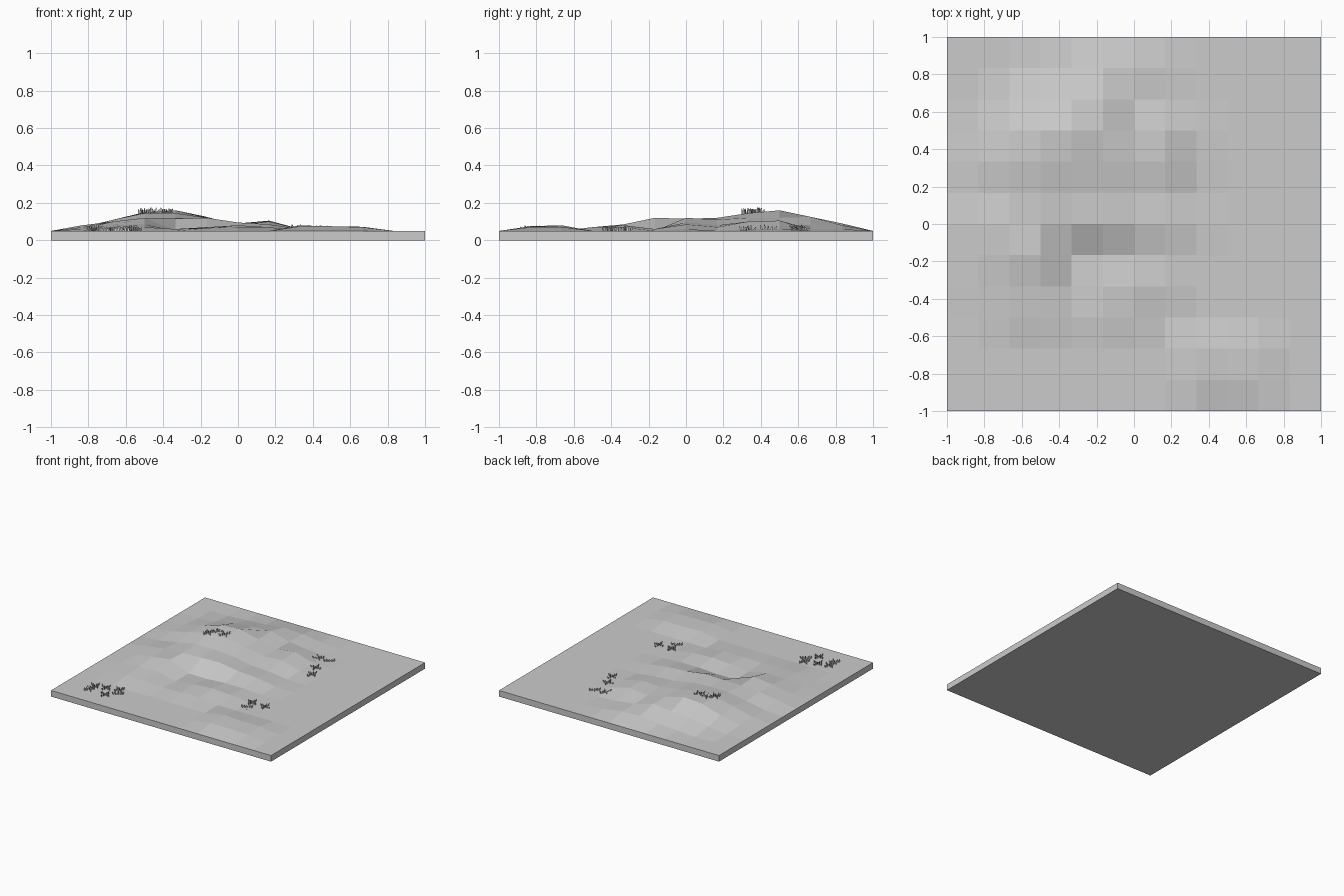
import bpy, bmesh, math, random
from mathutils import Vector

if "Cube" in bpy.data.objects:
    bpy.data.objects.remove(bpy.data.objects["Cube"])

random.seed(4)
N, STEP, TOP = 12, 1 / 6, 0.05

# Hill heights above the slab top (hundredths), one row per grid line from front to back
ROWS = [
    [0, 0, 0, 0, 0, 0, 0, 2.5, 2.5, 2],
    [0, 0, 0, 0, 0, 0, 0, 3, 2.3, 2.2],
    [0, 2, 2, 1, 1.5, 2],
    [1, 3, 3.5, 0, 2, 3, 2],
    [2, 5, 7, 0, 0, 1, 1],
    [3, 5, 6, 6.5, 7, 4.5, 3.5, 1],
    [1, 4, 7, 7, 6, 3, 2],
    [2, 6, 9.5, 9.5, 7, 4, 5, 1],
    [1, 5, 10, 11, 7, 3.5, 5.5, 1],
    [0, 2, 5, 6, 7.5, 3, 1],
    [0, 0, 1, 2, 4, 3, 1],
]


def node(i, j):
    if 1 <= j <= len(ROWS) and 1 <= i <= len(ROWS[j - 1]):
        return TOP + ROWS[j - 1][i - 1] / 100
    return TOP


def ground(x, y):
    u, v = (x + 1) / STEP, (y + 1) / STEP
    i, j = int(u), int(v)
    u, v = u - i, v - j
    return ((node(i, j) * (1 - u) + node(i + 1, j) * u) * (1 - v)
            + (node(i, j + 1) * (1 - u) + node(i + 1, j + 1) * u) * v)


def add_object(name, bm):
    mesh = bpy.data.meshes.new(name)
    bm.to_mesh(mesh)
    bm.free()
    obj = bpy.data.objects.new(name, mesh)
    bpy.context.collection.objects.link(obj)
    return obj


# Terrain: faceted grid with a solid slab underneath
bm = bmesh.new()
grid = [[bm.verts.new((-1 + i * STEP, -1 + j * STEP, node(i, j)))
         for i in range(N + 1)] for j in range(N + 1)]
for j in range(N):
    for i in range(N):
        bm.faces.new((grid[j][i], grid[j][i + 1], grid[j + 1][i + 1], grid[j + 1][i]))
rim = ([grid[0][i] for i in range(N)] + [grid[j][N] for j in range(N)]
       + [grid[N][i] for i in range(N, 0, -1)] + [grid[j][0] for j in range(N, 0, -1)])
base = [bm.verts.new((v.co.x, v.co.y, 0)) for v in rim]
for k in range(len(rim)):
    m = (k + 1) % len(rim)
    bm.faces.new((rim[k], base[k], base[m], rim[m]))
bm.faces.new(base[::-1])
bmesh.ops.recalc_face_normals(bm, faces=bm.faces)
add_object("terrain", bm)


# Grass: each tuft is two crossed cards of pointed blades
def tuft(bm, x, y, angle):
    z = ground(x, y)
    for a in (angle, angle + math.pi / 2):
        d = Vector((math.cos(a), math.sin(a), 0))
        for t in (-0.034, -0.017, 0, 0.017, 0.034):
            root = Vector((x, y, z - 0.003)) + d * t
            h = random.uniform(0.022, 0.034)
            lean = d * (t * 0.3 + random.uniform(-0.006, 0.006))
            bend = root + lean * 0.4 + Vector((0, 0, h * 0.6))
            tip = root + lean + Vector((0, 0, h))
            bm.faces.new([bm.verts.new(p) for p in
                          (root - d * 0.005, root + d * 0.005, bend + d * 0.005,
                           tip, bend - d * 0.005)])


CLUMPS = {
    "grass_hill": [(-0.46, 0.38), (-0.50, 0.33), (-0.38, 0.37)],
    "grass_back_right": [(0.32, 0.59), (0.41, 0.60), (0.40, 0.44), (0.44, 0.33)],
    "grass_front_right": [(0.36, -0.33), (0.48, -0.33), (0.37, -0.41)],
    "grass_front_left": [(-0.77, -0.76), (-0.68, -0.74), (-0.58, -0.71),
                         (-0.55, -0.77), (-0.77, -0.83), (-0.62, -0.84)],
}
for name, spots in CLUMPS.items():
    bm = bmesh.new()
    for x, y in spots:
        tuft(bm, x, y, random.uniform(0, math.pi / 2))
    add_object(name, bm)
